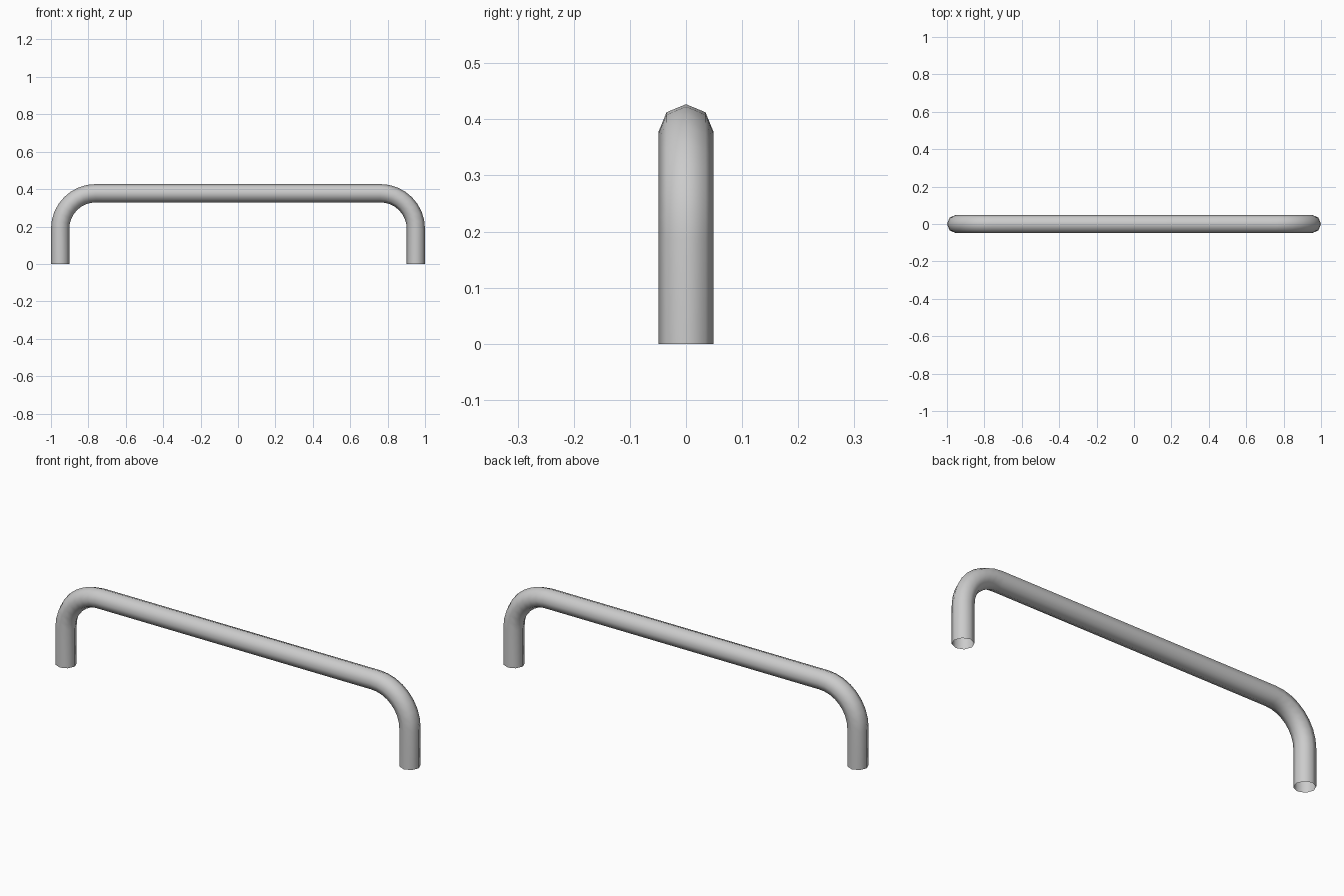
import bpy, bmesh
from math import sin, cos, pi

if "Cube" in bpy.data.objects:
    bpy.data.objects.remove(bpy.data.objects["Cube"])

TUBE_R, SIDES = 0.049, 8        # octagonal tube
LEG_X, TOP_Z = 0.951, 0.378     # tube centre line
BEND_R, BEND_STEPS = 0.19, 8


def bend(side, angles):
    """Centre-line points (x, z, normal angle) round one corner."""
    cx, cz = side * (LEG_X - BEND_R), TOP_Z - BEND_R
    return [(cx + BEND_R * cos(a), cz + BEND_R * sin(a), a) for a in angles]


# Path: left foot, left bend, right bend, right foot
steps = [pi / 2 * i / BEND_STEPS for i in range(BEND_STEPS + 1)]
path = [(-LEG_X, 0, pi)]
path += bend(-1, [pi - a for a in steps])
path += bend(1, [pi / 2 - a for a in steps])
path += [(LEG_X, 0, 0)]

# Tube: one ring per path point, left open at the feet
bm = bmesh.new()
rings = []
for x, z, a in path:
    ring = []
    for k in range(SIDES):
        t = 2 * pi * k / SIDES
        out = TUBE_R * cos(t)
        ring.append(bm.verts.new((x + out * cos(a), TUBE_R * sin(t), z + out * sin(a))))
    rings.append(ring)
for r0, r1 in zip(rings, rings[1:]):
    for k in range(SIDES):
        n = (k + 1) % SIDES
        bm.faces.new((r0[k], r0[n], r1[n], r1[k])).smooth = True
bmesh.ops.recalc_face_normals(bm, faces=bm.faces)

mesh = bpy.data.meshes.new("handle_bar")
bm.to_mesh(mesh)
bm.free()
bpy.context.collection.objects.link(bpy.data.objects.new("handle_bar", mesh))
